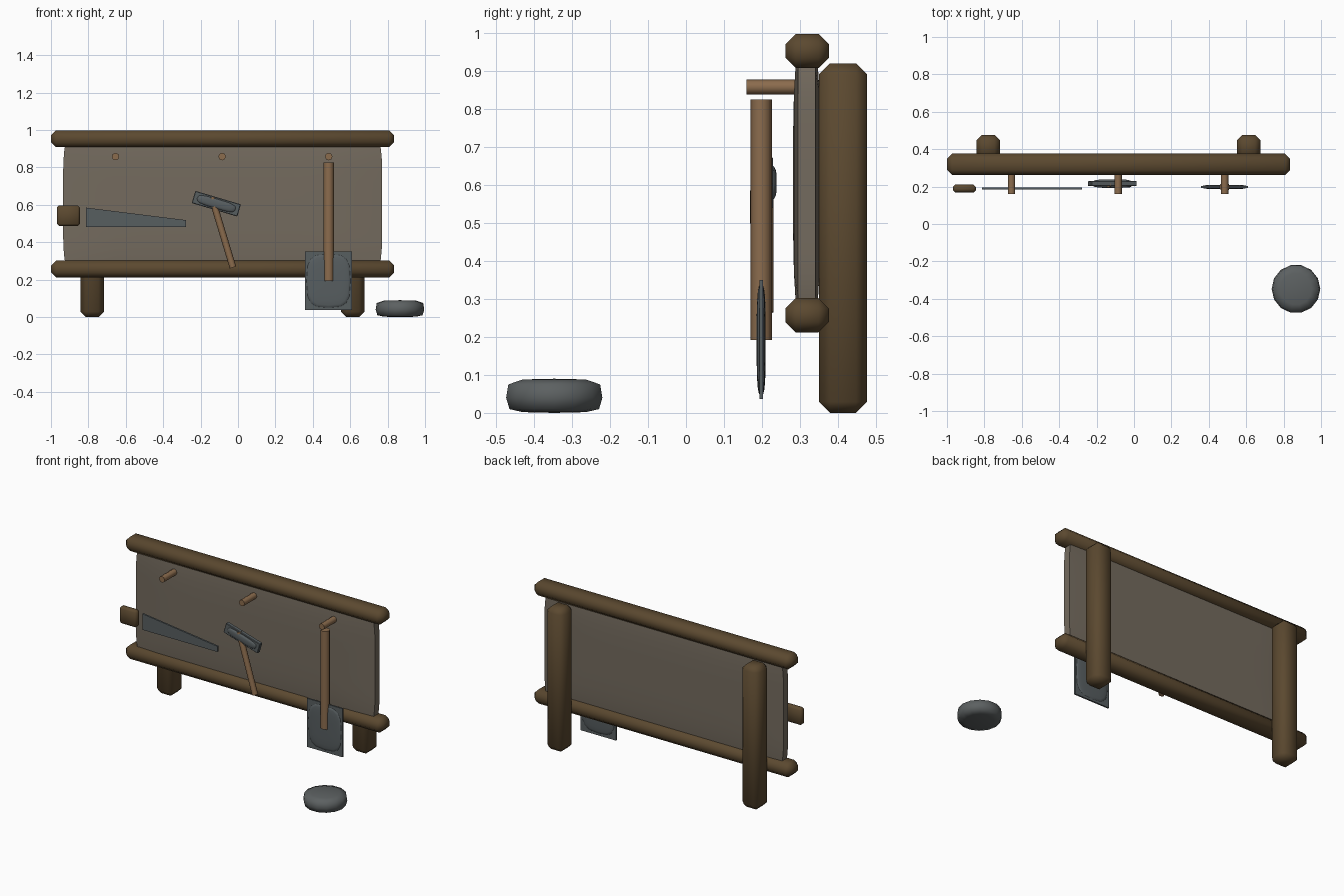
import bpy, bmesh, math
from mathutils import Matrix, Vector

cube = bpy.data.objects.get("Cube")
if cube:
    bpy.data.objects.remove(cube, do_unlink=True)


def material(name, rgb):
    m = bpy.data.materials.new(name)
    m.use_nodes = True
    m.diffuse_color = (*rgb, 1)
    m.node_tree.nodes["Principled BSDF"].inputs["Base Color"].default_value = (*rgb, 1)
    return m


DARK = material("dark wood", (0.105, 0.066, 0.029))
LIGHT = material("light wood", (0.26, 0.15, 0.075))
BOARD = material("weathered board", (0.175, 0.147, 0.113))
METAL = material("dull metal", (0.096, 0.112, 0.118))
STONE = material("grey stone", (0.107, 0.118, 0.12))


def finish(name, bm, mat, smooth=False):
    bmesh.ops.recalc_face_normals(bm, faces=bm.faces)
    for f in bm.faces:
        f.smooth = smooth
    mesh = bpy.data.meshes.new(name)
    bm.to_mesh(mesh)
    bm.free()
    mesh.materials.append(mat)
    ob = bpy.data.objects.new(name, mesh)
    bpy.context.collection.objects.link(ob)
    return ob


def box(name, lo, hi, mat, bevel=0, smooth=False, tilt=0):
    """Box between two corners, optionally chamfered and tilted about y."""
    lo, hi = Vector(lo), Vector(hi)
    bm = bmesh.new()
    bmesh.ops.create_cube(bm, size=1, matrix=Matrix.Diagonal((*(hi - lo), 1)))
    if bevel:
        bmesh.ops.bevel(bm, geom=bm.edges[:], offset=bevel, segments=1,
                        affect='EDGES', clamp_overlap=True)
    place = Matrix.Translation((lo + hi) / 2) @ Matrix.Rotation(tilt, 4, 'Y')
    bmesh.ops.transform(bm, matrix=place, verts=bm.verts)
    return finish(name, bm, mat, smooth)


def rod(name, a, b, radius, mat, sides=8):
    a, b = Vector(a), Vector(b)
    bm = bmesh.new()
    turn = (b - a).to_track_quat('Z', 'Y').to_matrix().to_4x4()
    bmesh.ops.create_cone(bm, cap_ends=True, segments=sides, radius1=radius,
                          radius2=radius, depth=(b - a).length,
                          matrix=Matrix.Translation((a + b) / 2) @ turn)
    ob = finish(name, bm, mat, True)
    for p in ob.data.polygons:
        p.use_smooth = len(p.vertices) == 4
    return ob


def lens(name, centre, half, mat, tilt=0, power=0.6):
    """Rounded, flattened swelling facing front and back."""
    bm = bmesh.new()
    bmesh.ops.create_uvsphere(bm, u_segments=16, v_segments=10, radius=1)
    bmesh.ops.rotate(bm, verts=bm.verts, matrix=Matrix.Rotation(math.pi / 2, 3, 'X'))
    for v in bm.verts:
        v.co = [math.copysign(abs(c) ** power, c) * h if abs(c) > 1e-5 else 0
                for c, h in zip(v.co, half)]
    bmesh.ops.transform(bm, verts=bm.verts,
                        matrix=Matrix.Translation(centre) @ Matrix.Rotation(tilt, 4, 'Y'))
    return finish(name, bm, mat, True)


# Frame: two posts behind two rails
for side, x in (("right", -0.78), ("left", 0.613)):
    box(side + "_post", (x - 0.063, 0.35, 0), (x + 0.063, 0.477, 0.92), DARK, 0.029, True)
for level, z in (("lower", 0.212), ("upper", 0.908)):
    box(level + "_rail", (-1, 0.262, z), (0.835, 0.376, z + 0.09), DARK, 0.027, True)

# Back board, softly swollen and rounded at its ends
bm = bmesh.new()
bmesh.ops.create_cube(bm, size=2)
bmesh.ops.subdivide_edges(bm, edges=bm.edges[:], cuts=11, use_grid_fill=True)
for v in bm.verts:
    x, y, z = v.co
    thin = 1 - 0.35 * max(abs(x) ** 10, abs(z) ** 4)
    v.co = (-0.082 + 0.853 * x * (1 - 0.025 * z ** 6),
            0.318 + 0.036 * y * thin,
            0.605 + 0.36 * z * (1 - 0.02 * x ** 6))
finish("back_board", bm, BOARD, True)
bpy.context.view_layer.objects.active = bpy.data.objects["back_board"]
bpy.data.objects["back_board"].select_set(True)
bpy.ops.object.shade_smooth_by_angle(angle=math.radians(40))

# Hanging pegs
for i, x in enumerate((-0.655, -0.085, 0.485)):
    rod(f"peg_{i + 1}", (x, 0.16, 0.858), (x, 0.3, 0.858), 0.02, LIGHT)

# Saw: tapering blade and grip
bm = bmesh.new()
outline = [(-0.812, 0.482), (-0.277, 0.482), (-0.277, 0.518), (-0.812, 0.585)]
face = bm.faces.new([bm.verts.new((x, 0.185, z)) for x, z in outline])
ext = bmesh.ops.extrude_face_region(bm, geom=[face])["geom"]
bmesh.ops.translate(bm, vec=(0, 0.011, 0),
                    verts=[g for g in ext if isinstance(g, bmesh.types.BMVert)])
finish("saw_blade", bm, METAL)
box("saw_grip", (-0.969, 0.169, 0.487), (-0.845, 0.21, 0.597), DARK, 0.012, True)

# Hammer: tilted head with swollen faces, and handle
TILT = math.radians(16.5)
box("hammer_head", (-0.243, 0.203, 0.572), (0.011, 0.229, 0.64), METAL, 0.003, False, TILT)
lens("hammer_head_swelling", (-0.116, 0.216, 0.606), (0.113, 0.023, 0.027), METAL, TILT)
rod("hammer_handle", (-0.14, 0.212, 0.64), (-0.027, 0.212, 0.265), 0.018, LIGHT)

# Shovel: plate with swollen middle, and long handle
box("shovel_blade", (0.357, 0.193, 0.037), (0.61, 0.203, 0.35), METAL)
lens("shovel_blade_swelling", (0.484, 0.198, 0.193), (0.12, 0.012, 0.147), METAL)
rod("shovel_handle", (0.485, 0.198, 0.192), (0.485, 0.198, 0.825), 0.028, LIGHT)

# Loose flat stone, turned from a profile
bm = bmesh.new()
profile = [(0.085, 0.002), (0.121, 0.01), (0.13, 0.04), (0.124, 0.075), (0.085, 0.088)]
N = 14
rings = []
for r, z in profile:
    rings.append([bm.verts.new((0.866 + r * math.cos(math.tau * i / N),
                                -0.347 + r * math.sin(math.tau * i / N),
                                z)) for i in range(N)])
for a, b in zip(rings, rings[1:]):
    for i in range(N):
        j = (i + 1) % N
        bm.faces.new((a[i], a[j], b[j], b[i]))
for ring, z in ((rings[0], 0), (rings[-1], 0.09)):
    tip = bm.verts.new((0.866, -0.347, z))
    for i in range(N):
        bm.faces.new((ring[i], ring[(i + 1) % N], tip))
finish("loose_stone", bm, STONE, True)
